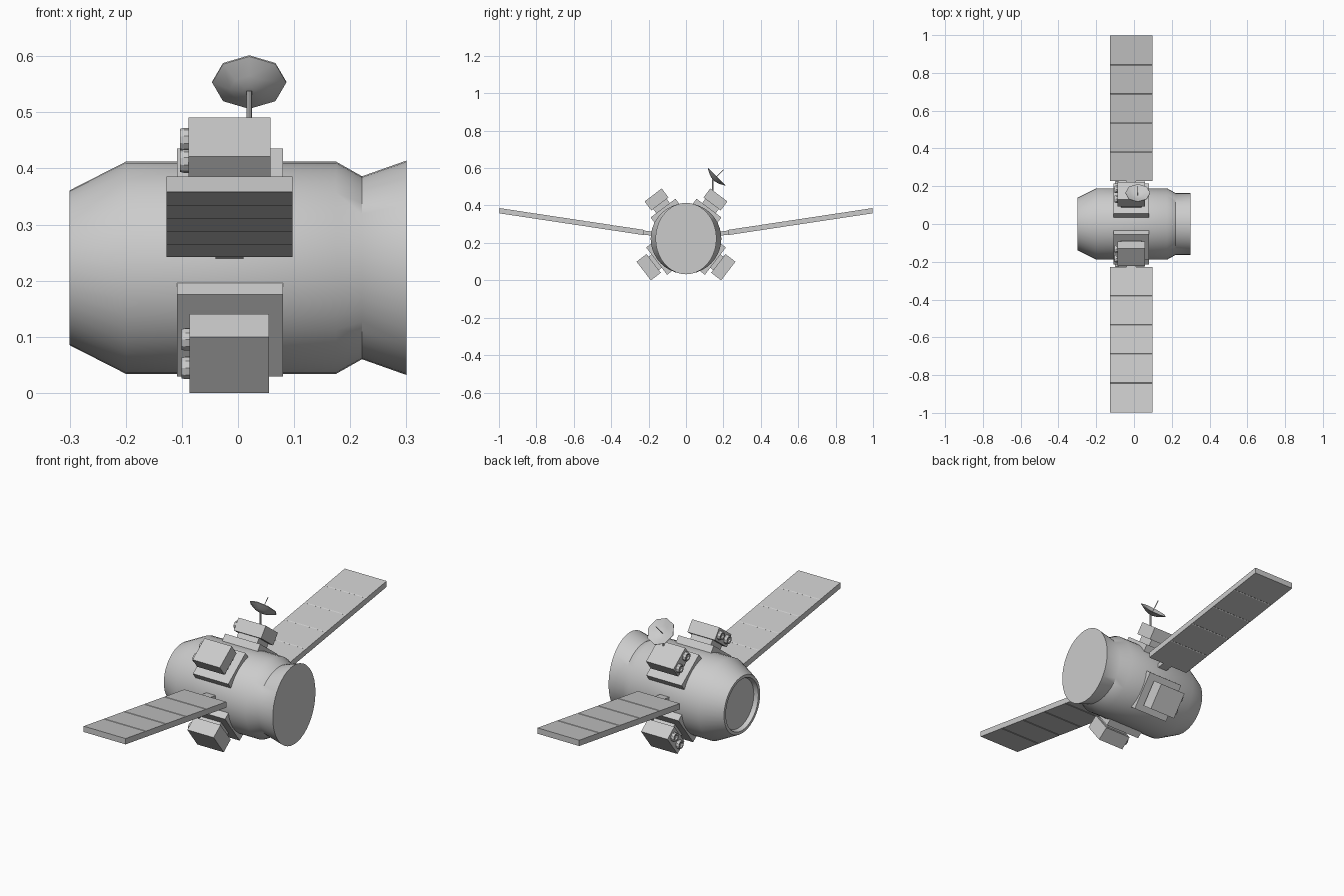
import bpy, bmesh, math
from mathutils import Matrix, Vector

if "Cube" in bpy.data.objects:
    bpy.data.objects.remove(bpy.data.objects["Cube"])

ZC = 0.223  # height of the body axis


def make(name, bm, smooth=False):
    bmesh.ops.recalc_face_normals(bm, faces=bm.faces)
    me = bpy.data.meshes.new(name)
    bm.to_mesh(me)
    bm.free()
    ob = bpy.data.objects.new(name, me)
    bpy.context.collection.objects.link(ob)
    if smooth:
        bpy.ops.object.select_all(action='DESELECT')
        ob.select_set(True)
        bpy.context.view_layer.objects.active = ob
        bpy.ops.object.shade_smooth_by_angle(angle=math.radians(35))
    return ob


def lathe(name, rings, sides, mat, smooth=False):
    """Rings of (x, y radius, z radius) around the x axis, ends capped."""
    bm = bmesh.new()
    loops = []
    for x, ry, rz in rings:
        loops.append([bm.verts.new(mat @ Vector((x, ry * math.cos(t), rz * math.sin(t))))
                      for t in (math.tau * i / sides for i in range(sides))])
    for a, b in zip(loops, loops[1:]):
        for i in range(sides):
            j = (i + 1) % sides
            bm.faces.new((a[i], a[j], b[j], b[i]))
    bm.faces.new(loops[0])
    bm.faces.new(loops[-1])
    return make(name, bm, smooth)


def box(name, lo, hi, mat):
    bm = bmesh.new()
    lo, hi = Vector(lo), Vector(hi)
    bmesh.ops.create_cube(bm, size=1, matrix=mat @ Matrix.Translation((lo + hi) / 2)
                          @ Matrix.Diagonal((*(hi - lo), 1)))
    return make(name, bm)


def extrude_x(name, pts, x0, x1):
    bm = bmesh.new()
    f = bm.faces.new([bm.verts.new((x0, y, z)) for y, z in pts])
    ext = bmesh.ops.extrude_face_region(bm, geom=[f])
    bmesh.ops.translate(bm, vec=(x1 - x0, 0, 0),
                        verts=[v for v in ext['geom'] if isinstance(v, bmesh.types.BMVert)])
    return make(name, bm)


axis = Matrix.Translation((0, 0, ZC))

# Main body with recessed left end and oval flared right end
lathe("body", [(-0.28, .118, .118), (-0.3, .124, .124), (-0.3, .138, .138), (-0.2, .189, .189),
               (0.175, .189, .189), (0.221, .163, .163), (0.3, .163, .191)], 40, axis, True)


# Equipment pods: local y points outward, z runs around the body
def pod(name, angle, x0, x1, r0, r1, half, plate_r, plate_half):
    m = axis @ Matrix.Rotation(angle, 4, 'X')
    box(name + "_plate", (-.109, .155, -plate_half), (.08, plate_r, plate_half), m)
    box(name + "_neck", (-.07, plate_r - .01, -.045), (.04, r0 + .005, .045), m)
    box(name + "_box", (x0, r0, -half), (x1, r1, half), m)
    for k, s in enumerate((-1, 1)):
        at = m @ Matrix.Translation((0, (r0 + r1) / 2, s * .032))
        lathe(f"{name}_nozzle_{k}", [(x0 + .005, .021, .021), (x0 - .008, .021, .021),
                                     (x0 - .015, .019, .019), (x0 - .015, .013, .013),
                                     (x0 - .006, .011, .011)], 10, at)


for side, flip in (("right", False), ("left", True)):
    up, low = math.radians(53), math.radians(-37.5)
    if flip:
        up, low = math.pi - up, math.pi - low
    pod("upper_pod_" + side, up, -.088, .058, .232, .292, .0575, .204, .083)
    pod("lower_pod_" + side, low, -.086, .055, .218, .285, .063, .198, .092)

# Solar panels: five sections with shallow seams, rising outward
Y0, Y1, ZB, TH = .228, .997, .242, .028
SLOPE = (.358 - ZB) / (Y1 - Y0)


def edge(offset, inset):
    pts = []
    for i in range(6):
        y = Y0 + (Y1 - Y0) * i / 5
        z = ZB + offset + SLOPE * (y - Y0)
        if i in (0, 5):
            pts.append((y, z))
        else:
            pts += [(y - .003, z - .003 * SLOPE), (y, z + inset), (y + .003, z + .003 * SLOPE)]
    return pts


for side, s in (("right", 1), ("left", -1)):
    outline = edge(0, .002) + edge(TH, -.002)[::-1]
    extrude_x("solar_panel_" + side, [(s * y, z) for y, z in outline], -.127, .097)
    arm = [(.17, .237), (.24, .246), (.24, .268), (.17, .259)]
    extrude_x("panel_arm_" + side, [(s * y, z) for y, z in arm], -.04, .01)

# Antenna mast, eight-sided dish and its feed rod
mast = Matrix.Translation((.02, .143, 0)) @ Matrix.Rotation(-math.pi / 2, 4, 'Y')
lathe("antenna_mast", [(.45, .005, .005), (.538, .005, .005)], 8, mast)
n = Vector((0, 1, 1)).normalized()
u = Vector((1, 0, 0))
v = n.cross(u)
dish = Matrix((n, u, v)).transposed().to_4x4()
dish.translation = (.02, .165, .555)
profile = [(-.026, .012), (-.02, .034), (-.003, .066), (0, .066), (-.014, .034), (-.02, .012)]
lathe("antenna_dish", [(x, r, r) for x, r in profile], 8, dish, True)
lathe("antenna_feed", [(-.022, .002, .002), (.05, .002, .002)], 6, dish)
